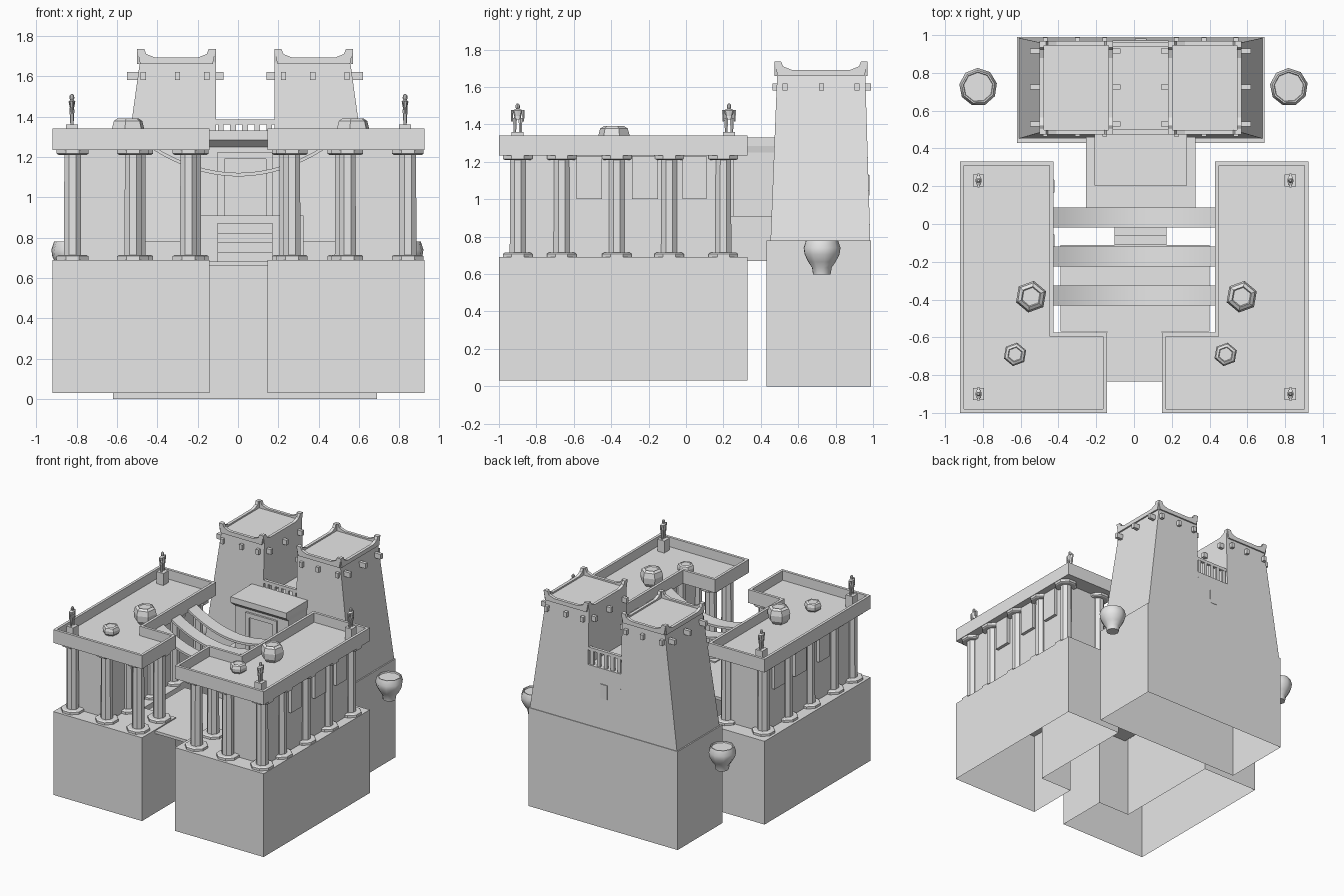
import bpy, bmesh, math

if "Cube" in bpy.data.objects:
    bpy.data.objects.remove(bpy.data.objects["Cube"])

stone = bpy.data.materials.new("light_grey_stone")
stone.diffuse_color = (0.8, 0.8, 0.8, 1)
stone.use_nodes = True
stone.node_tree.nodes["Principled BSDF"].inputs["Base Color"].default_value = stone.diffuse_color
CX = 0.035                      # centre line of the gate


def finish(name, bm, smooth=False):
    bmesh.ops.recalc_face_normals(bm, faces=bm.faces)
    me = bpy.data.meshes.new(name)
    bm.to_mesh(me)
    bm.free()
    me.materials.append(stone)
    ob = bpy.data.objects.new(name, me)
    bpy.context.collection.objects.link(ob)
    if smooth:
        bpy.ops.object.select_all(action='DESELECT')
        ob.select_set(True)
        bpy.context.view_layer.objects.active = ob
        bpy.ops.object.shade_smooth_by_angle(angle=math.radians(42))
    return ob


def add_hull(bm, lower, upper, base=True):
    """Solid between two matching loops of points, optionally open below."""
    a = [bm.verts.new(p) for p in lower]
    b = [bm.verts.new(p) for p in upper]
    n = len(a)
    if base:
        bm.faces.new(a[::-1])
    top = bm.faces.new(b)
    for i in range(n):
        bm.faces.new((a[i], a[(i + 1) % n], b[(i + 1) % n], b[i]))
    return top


def rect(x0, x1, y0, y1, z):
    return [(x0, y0, z), (x1, y0, z), (x1, y1, z), (x0, y1, z)]


def add_box(bm, x0, x1, y0, y1, z0, z1, base=True):
    add_hull(bm, rect(x0, x1, y0, y1, z0), rect(x0, x1, y0, y1, z1), base)


def box(name, *b):
    bm = bmesh.new()
    add_box(bm, *b)
    return finish(name, bm)


def add_lathe(bm, x, y, profile, sides, turn=0.0, sx=1.0, sy=1.0):
    """Stack of rings from (radius, z) pairs, capped at both ends."""
    rings = []
    for r, z in profile:
        rings.append([bm.verts.new((x + sx * r * math.cos(turn + math.tau * i / sides),
                                    y + sy * r * math.sin(turn + math.tau * i / sides), z))
                      for i in range(sides)])
    for a, b in zip(rings, rings[1:]):
        for i in range(sides):
            j = (i + 1) % sides
            bm.faces.new((a[i], a[j], b[j], b[i]))
    bm.faces.new(rings[0][::-1])
    bm.faces.new(rings[-1])


def lathe(name, x, y, profile, sides, turn=0.0, smooth=False):
    bm = bmesh.new()
    add_lathe(bm, x, y, profile, sides, turn)
    return finish(name, bm, smooth)


# ---- two mirrored L-shaped wings ----
L = [(-0.92, -1), (-0.142, -1), (-0.142, -0.575), (-0.425, -0.575), (-0.425, 0.33), (-0.92, 0.33)]
COLUMN = [(0.085, 0.69), (0.085, 0.708), (0.075, 0.714), (0.046, 0.714),
          (0.044, 1.21), (0.075, 1.21), (0.085, 1.216), (0.085, 1.235)]
SPOTS = [(-0.82, y) for y in (-0.9, -0.665, -0.37, -0.09, 0.2)]
SPOTS += [(-0.52, -0.9)] + [(-0.5, y) for y in (-0.665, -0.37, -0.09, 0.2)]
SPOTS += [(-0.245, -0.9), (-0.225, -0.665)]

for side, s in (("left", 1), ("right", -1)):
    def mx(x):
        return x if s > 0 else 0.005 - x

    def cx(x):                  # the colonnade mirrors about a slightly shifted line
        return x if s > 0 else 0.022 - x
    pts = [(mx(x), y) for x, y in L][::s]

    # foundation block, hollow below
    bm = bmesh.new()
    add_hull(bm, [(x, y, 0.03) for x, y in pts], [(x, y, 0.69) for x, y in pts], False)
    finish(side + "_foundation", bm)

    # flat roof with raised rim
    bm = bmesh.new()
    top = add_hull(bm, [(x, y, 1.235) for x, y in pts], [(x, y, 1.34) for x, y in pts])
    bmesh.ops.recalc_face_normals(bm, faces=bm.faces)
    bmesh.ops.inset_region(bm, faces=[top], thickness=0.03)
    ex = bmesh.ops.extrude_face_region(bm, geom=[top])
    low = [v for v in ex["geom"] if isinstance(v, bmesh.types.BMVert)]
    bmesh.ops.translate(bm, verts=low, vec=(0, 0, -0.075))
    if top.is_valid:
        bmesh.ops.delete(bm, geom=[top], context='FACES_ONLY')
    finish(side + "_roof", bm)

    # inner hall walls
    xa, xb = sorted((cx(-0.83), cx(-0.50)))
    box(side + "_hall", xa, xb, -0.87, 0.21, 0.69, 1.235, False)

    # colonnade
    bm = bmesh.new()
    for x, y in SPOTS:
        add_lathe(bm, cx(x), y, COLUMN, 8, math.pi / 8)
    finish(side + "_columns", bm)

    # hanging side panels
    bm = bmesh.new()
    for y0, y1 in ((-0.585, -0.45), (-0.29, -0.15), (-0.02, 0.11)):
        xa, xb = sorted((cx(-0.855), cx(-0.82)))
        add_box(bm, xa, xb, y0, y1, 1.0, 1.23)
    finish(side + "_panels", bm)

    # corner statues on pedestals
    for n, y in (("front", -0.9), ("back", 0.23)):
        bm = bmesh.new()
        x = mx(-0.823)
        add_box(bm, x - 0.03, x + 0.03, y - 0.032, y + 0.032, 1.262, 1.36)
        for d in (-1, 1):
            add_lathe(bm, x, y + d * 0.015, [(0.008, 1.36), (0.01, 1.40), (0.013, 1.435)], 6)
            add_lathe(bm, x, y + d * 0.03, [(0.005, 1.415), (0.007, 1.45), (0.008, 1.478)], 6)
        add_lathe(bm, x, y, [(0.02, 1.425), (0.018, 1.445), (0.028, 1.475), (0.008, 1.484)],
                  8, 0, 0.6, 1.0)
        add_lathe(bm, x, y, [(0.007, 1.48), (0.012, 1.49), (0.011, 1.503), (0.005, 1.511)], 8)
        finish(side + "_" + n + "_statue", bm)

# ---- planters on the roofs ----
for n, x, y, r, h in (("left_large", -0.545, -0.385, 0.085, 0.128), ("left_small", -0.63, -0.69, 0.063, 0.072),
                      ("right_large", 0.57, -0.385, 0.085, 0.128), ("right_small", 0.485, -0.69, 0.063, 0.072)):
    z = 1.263
    lathe(n + "_planter", x, y, [(r * 0.65, z), (r * 0.95, z + h * 0.25), (r, z + h * 0.6), (r * 0.88, z + h * 0.9),
                                 (r * 0.65, z + h), (r * 0.58, z + h * 0.93)], 6, 0.35)

# ---- urns beside the gate ----
for n, x in (("left", -0.825), ("right", 0.82)):
    lathe(n + "_urn", x, 0.725, [(0.048, 0.597), (0.054, 0.635), (0.075, 0.665), (0.096, 0.705), (0.101, 0.74),
                                 (0.088, 0.78), (0.08, 0.78), (0.077, 0.77)], 9, 0.2, True)

# ---- courtyard floor ----
box("courtyard_floor", -0.39, 0.40, -0.57, -0.11, 0.66, 0.682)
box("entrance_floor", -0.142, 0.147, -0.835, -0.57, 0.66, 0.682)

# ---- sagging cloth bands ----
for n, y in (("front", -0.378), ("middle", -0.172), ("back", 0.035)):
    bm = bmesh.new()
    steps = 16
    path = [(-0.425 + 0.855 * i / steps, 1.103 + 0.135 * (2 * i / steps - 1) ** 2) for i in range(steps + 1)]
    loop = path + [(x, z + 0.018) for x, z in reversed(path)]
    add_hull(bm, [(x, y - 0.053, z) for x, z in loop], [(x, y + 0.053, z) for x, z in loop])
    finish(n + "_cloth_band", bm, True)

# ---- stairs and terrace ----
bm = bmesh.new()
for i in range(4):
    add_box(bm, CX - 0.137, CX + 0.137, -0.11 + i * 0.048, 0.09, 0.665 if i == 0 else 0.68 + i * 0.048,
            0.728 + i * 0.048)
finish("stairs", bm)
box("terrace", CX - 0.29, CX + 0.29, 0.085, 0.47, 0.67, 0.91)

# ---- shrine in front of the gate ----
bm = bmesh.new()
add_box(bm, CX - 0.235, CX + 0.235, 0.25, 0.48, 0.91, 1.25, False)
add_hull(bm, rect(CX - 0.238, CX + 0.238, 0.245, 0.48, 1.25), rect(CX - 0.245, CX + 0.245, 0.205, 0.48, 1.285))
add_box(bm, CX - 0.245, CX + 0.245, 0.205, 0.48, 1.285, 1.33, False)
finish("shrine", bm)
bm = bmesh.new()
for d in (-1, 1):
    add_box(bm, CX + d * 0.12 - 0.017, CX + d * 0.12 + 0.017, 0.235, 0.255, 0.91, 1.22)
add_box(bm, CX - 0.137, CX + 0.137, 0.235, 0.255, 1.19, 1.225)
finish("shrine_door_frame", bm)

# ---- gate base (hollow below), middle wall and railings ----
box("gate_base", CX - 0.655, CX + 0.655, 0.43, 0.99, 0.0, 0.78, False)
bm = bmesh.new()
add_hull(bm, rect(CX - 0.145, CX + 0.145, 0.452, 0.985, 0.78),
         rect(CX - 0.145, CX + 0.145, 0.471, 0.971, 1.25), False)
finish("gate_middle", bm)
for n, y in (("front", 0.487), ("back", 0.95)):
    bm = bmesh.new()
    add_box(bm, CX - 0.145, CX + 0.145, y - 0.012, y + 0.012, 1.36, 1.385)
    for i in range(5):
        x = CX - 0.12 + 0.06 * i
        add_box(bm, x - 0.014, x + 0.014, y - 0.01, y + 0.01, 1.25, 1.36)
    finish(n + "_railing", bm)
box("back_window", CX - 0.03, CX + 0.03, 0.97, 0.981, 1.02, 1.13)


# ---- twin towers ----
def crown_profile(a, b):
    """Edge outline rising to horns at both ends."""
    return [(a + 0.015, 1.66), (b - 0.015, 1.66), (b, 1.735), (b - 0.035, 1.735), (b - 0.045, 1.71),
            (b - 0.09, 1.692), (a + 0.09, 1.692), (a + 0.045, 1.71), (a + 0.035, 1.735), (a, 1.735)]


for side, s in (("left", -1), ("right", 1)):
    def tx(d):
        return CX + s * d
    # battered tower body
    bm = bmesh.new()
    add_hull(bm, rect(tx(0.145), tx(0.645), 0.452, 0.985, 0.78),
             rect(tx(0.145), tx(0.52), 0.488, 0.958, 1.68), False)
    finish(side + "_tower", bm)

    # horned crown
    bm = bmesh.new()
    xa, xb = sorted((tx(0.145), tx(0.535)))
    for y in (0.474, 0.946):
        p = crown_profile(xa, xb)
        add_hull(bm, [(x, y, z) for x, z in p], [(x, y + 0.024, z) for x, z in p])
    for x in (xa, xb - 0.024):
        p = crown_profile(0.474, 0.97)
        add_hull(bm, [(x, y, z) for y, z in p], [(x + 0.024, y, z) for y, z in p])
    finish(side + "_tower_crown", bm)

    # protruding beam ends
    bm = bmesh.new()
    for d in (0.19, 0.335, 0.505):
        x = tx(d)
        for ya, yb in ((0.462, 0.51), (0.94, 0.988)):
            add_box(bm, x - 0.013, x + 0.013, ya, yb, 1.58, 1.62)
    for y in (0.53, 0.725, 0.915):
        for d0, d1 in ((0.107, 0.16), (0.51, 0.585)):
            a, b = sorted((tx(d0), tx(d1)))
            add_box(bm, a, b, y - 0.013, y + 0.013, 1.58, 1.62)
    finish(side + "_tower_beams", bm)
